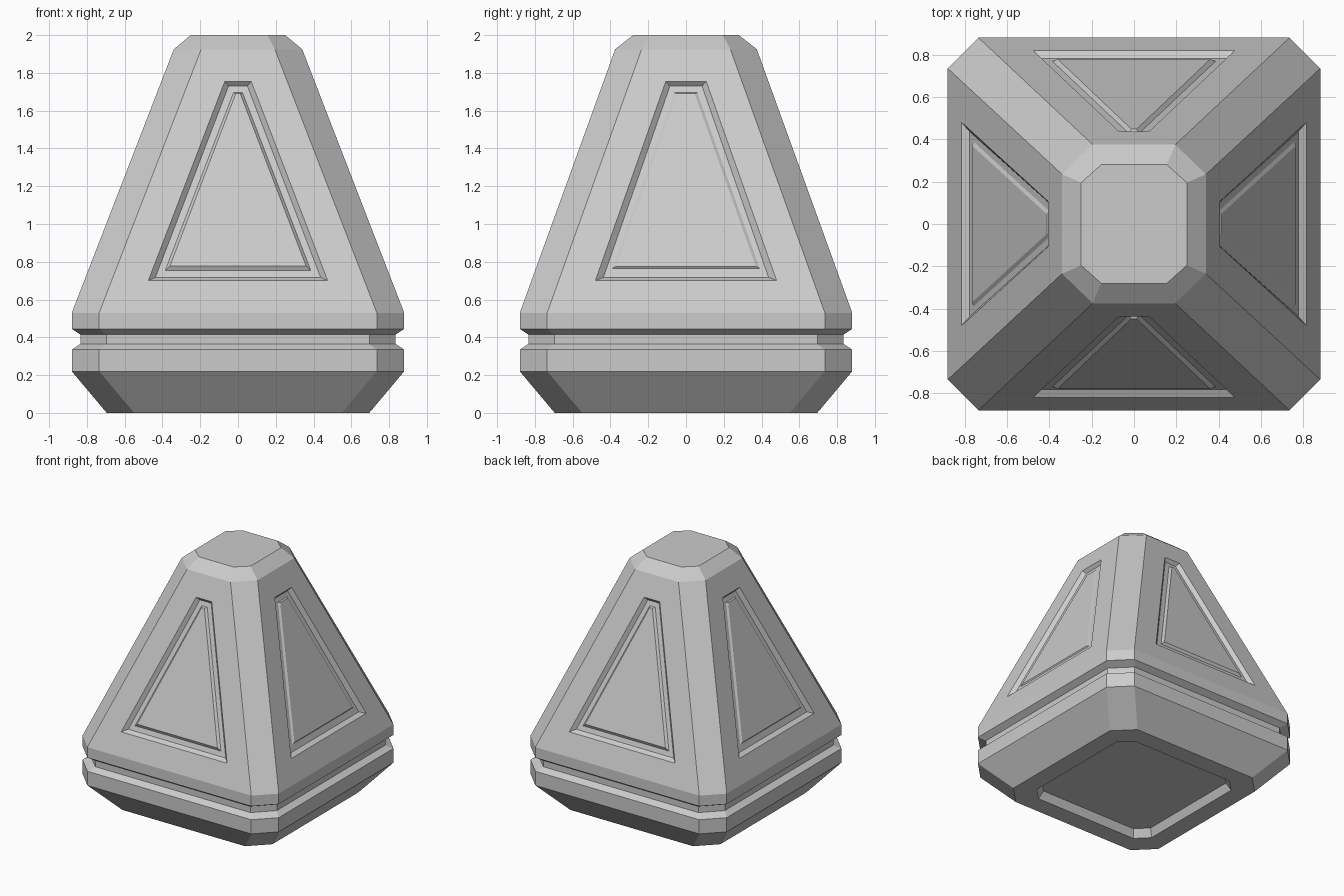
import bpy, bmesh
from mathutils import Vector

if "Cube" in bpy.data.objects:
    bpy.data.objects.remove(bpy.data.objects["Cube"])

bm = bmesh.new()


def octagon(z, hx, hy, fx, fy):
    """Ring of a square with chamfered corners: half sizes and flat half widths."""
    pts = [(fx, -hy), (hx, -fy), (hx, fy), (fx, hy),
           (-fx, hy), (-hx, fy), (-hx, -fy), (-fx, -hy)]
    return [bm.verts.new((x, y, z)) for x, y in pts]


def bridge(a, b, skip=()):
    n = len(a)
    for i in range(n):
        if i not in skip:
            j = (i + 1) % n
            bm.faces.new((a[i], a[j], b[j], b[i]))


# Body rings, from the sunken underside up to the flat top
rings = [octagon(*r) for r in [
    (0.06, 0.52, 0.52, 0.43, 0.43),
    (0.00, 0.55, 0.55, 0.455, 0.455),
    (0.00, 0.695, 0.695, 0.55, 0.55),
    (0.22, 0.88, 0.88, 0.735, 0.735),
    (0.335, 0.88, 0.88, 0.735, 0.735),
    (0.365, 0.835, 0.835, 0.695, 0.695),
    (0.415, 0.835, 0.835, 0.695, 0.695),
    (0.445, 0.88, 0.88, 0.735, 0.735),
    (0.53, 0.88, 0.88, 0.735, 0.735),
    (1.925, 0.34, 0.375, 0.195, 0.235),
    (2.00, 0.25, 0.28, 0.155, 0.195)]]
LOW = 8
for k in range(len(rings) - 1):
    # the four sloping faces are left open for the panels
    bridge(rings[k], rings[k + 1], (1, 3, 5, 7) if k == LOW else ())
bm.faces.new(rings[0][::-1])
bm.faces.new(rings[-1])

# Sunken panels: (bottom z, half width, top z, half width, depth)
front_panel = [(0.70, 0.475, 1.755, 0.07, 0), (0.718, 0.437, 1.73, 0.05, 0.03),
               (0.755, 0.385, 1.695, 0.024, 0.03), (0.778, 0.36, 1.69, 0.012, 0.012)]
side_panel = [(0.70, 0.48, 1.755, 0.107, 0), (0.718, 0.437, 1.73, 0.085, 0.03),
              (0.765, 0.39, 1.695, 0.06, 0.03), (0.775, 0.37, 1.69, 0.046, 0.02)]

for i in (1, 3, 5, 7):
    j = (i + 1) % 8
    lo, hi = rings[LOW], rings[LOW + 1]
    loop = [lo[i], lo[j], hi[j], hi[i]]
    along = (lo[j].co - lo[i].co).normalized()
    out = along.cross(Vector((0, 0, 1)))
    r0, r1 = lo[i].co.dot(out), hi[i].co.dot(out)
    z0, z1 = lo[i].co.z, hi[i].co.z
    for zb, wb, zt, wt, depth in (side_panel if i in (1, 5) else front_panel):
        ring = []
        for z, w in ((zb, -wb), (zb, wb), (zt, wt), (zt, -wt)):
            r = r0 + (r1 - r0) * (z - z0) / (z1 - z0) - depth
            ring.append(bm.verts.new(out * r + along * w + Vector((0, 0, z))))
        bridge(loop, ring)
        loop = ring
    bm.faces.new(loop)

bmesh.ops.recalc_face_normals(bm, faces=bm.faces)
mesh = bpy.data.meshes.new("pyramid_weight")
bm.to_mesh(mesh)
bm.free()
bpy.context.collection.objects.link(bpy.data.objects.new("pyramid_weight", mesh))
